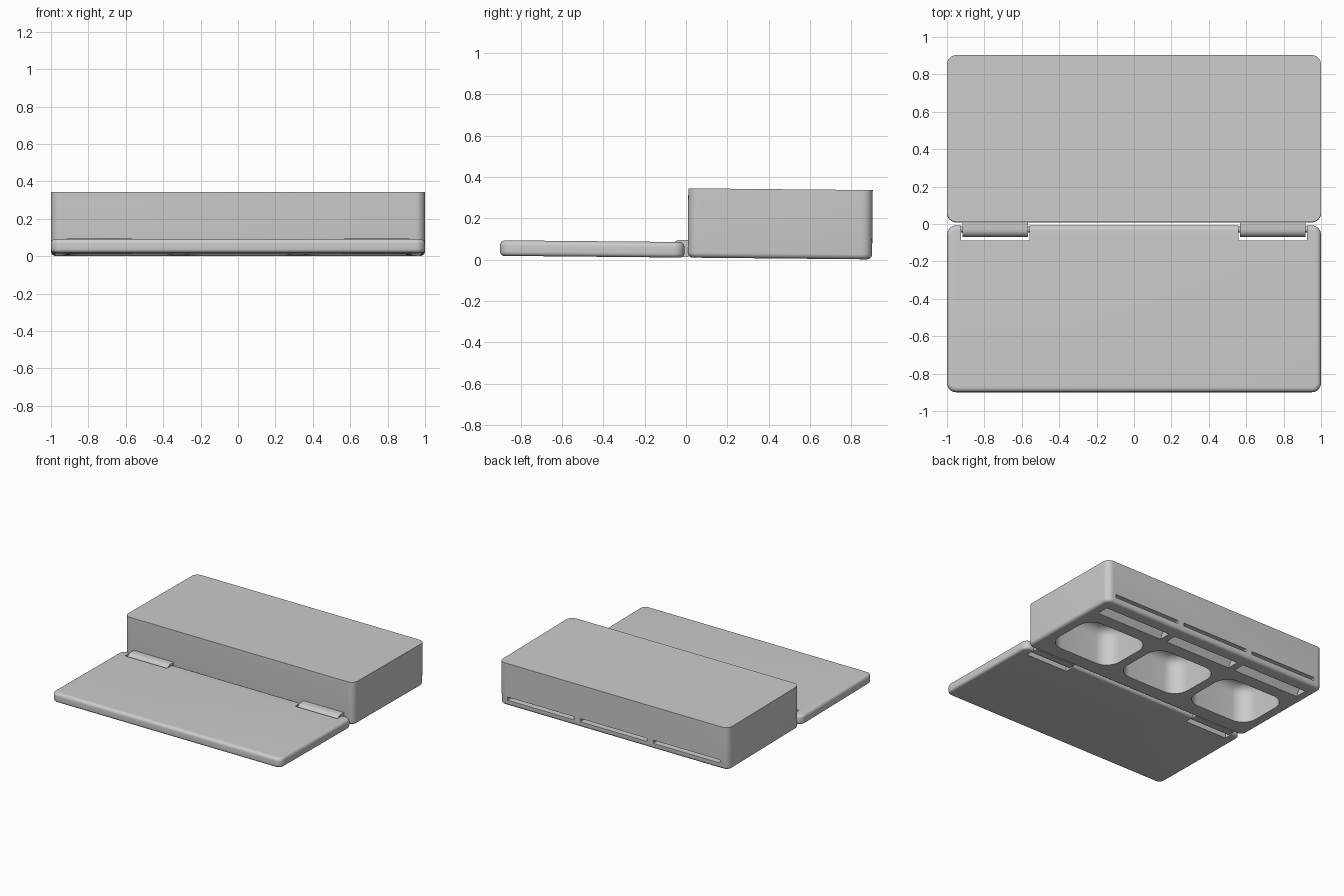
import bpy, bmesh, math
from mathutils import Matrix

old = bpy.data.objects.get("Cube")
if old:
    bpy.data.objects.remove(old, do_unlink=True)

plastic = bpy.data.materials.new("grey_plastic")
plastic.use_nodes = True
GREY = (0.6, 0.6, 0.6, 1)
plastic.diffuse_color = GREY
plastic.node_tree.nodes["Principled BSDF"].inputs["Base Color"].default_value = GREY

# The whole case leans back very slightly
TILT = Matrix.Translation((0, 0, 0.01)) @ Matrix.Rotation(-0.0095, 4, 'X')


def to_object(bm, name):
    bmesh.ops.recalc_face_normals(bm, faces=bm.faces)
    mesh = bpy.data.meshes.new(name)
    bm.to_mesh(mesh)
    bm.free()
    mesh.materials.append(plastic)
    obj = bpy.data.objects.new(name, mesh)
    bpy.context.collection.objects.link(obj)
    return obj


def rounded_block(name, x, y, z, corner=0, bottom=0, top=0):
    """Block between ranges x, y, z with rounded corners and rims."""
    bm = bmesh.new()
    bmesh.ops.create_cube(bm, size=1)
    for v in bm.verts:
        v.co = [r[0] if c < 0 else r[1] for c, r in zip(v.co, (x, y, z))]
    if corner:
        edges = [e for e in bm.edges if abs(e.verts[0].co.z - e.verts[1].co.z) > 1e-4]
        bmesh.ops.bevel(bm, geom=edges, offset=corner, segments=10, profile=0.5, affect='EDGES')
    for height, radius in ((z[0], bottom), (z[1], top)):
        if radius:
            rim = [e for e in bm.edges if all(abs(v.co.z - height) < 1e-5 for v in e.verts)]
            bmesh.ops.bevel(bm, geom=rim, offset=radius, segments=6, profile=0.5, affect='EDGES')
    return to_object(bm, name)


def extrude_x(name, profile, x0, x1):
    """Extrude a (y, z) profile from x0 to x1."""
    bm = bmesh.new()
    face = bm.faces.new([bm.verts.new((x0, y, z)) for y, z in profile])
    new = bmesh.ops.extrude_face_region(bm, geom=[face])["geom"]
    bmesh.ops.translate(bm, vec=(x1 - x0, 0, 0),
                        verts=[g for g in new if isinstance(g, bmesh.types.BMVert)])
    return to_object(bm, name)


def cut(target, cutter):
    mod = target.modifiers.new("cut", 'BOOLEAN')
    mod.operation, mod.solver, mod.object = 'DIFFERENCE', 'EXACT', cutter
    bpy.context.view_layer.objects.active = target
    bpy.ops.object.modifier_apply(modifier=mod.name)
    bpy.data.objects.remove(cutter, do_unlink=True)


# Case body and the open lid in front of it
body = rounded_block("case_body", (-1, 1), (0.008, 0.9), (0, 0.335), 0.05, bottom=0.025)
lid = rounded_block("lid", (-1, 1), (-0.9, -0.008), (0, 0.075), 0.05, bottom=0.02, top=0.025)
parts = [body, lid]

# Three deep pockets, each with a sloped slot that leads out through the back
slot = [(0.69, -0.02), (0.8, -0.02), (0.8, 0.045), (1, 0.045), (1, 0.07), (0.75, 0.07)]
for cx in (-0.635, 0, 0.635):
    cut(body, rounded_block("pocket_cutter", (cx - 0.28, cx + 0.28), (0.14, 0.6),
                            (-0.05, 0.29), 0.12, top=0.07))
    cut(body, extrude_x("slot_cutter", slot, cx - 0.29, cx + 0.29))

# Hinges: notches in the lid, knuckles fixed to the body, pins across
knuckle = [(0.012, 0.003), (0.012, 0.085)]
for i in range(13):
    a = math.pi / 2 + math.pi * i / 12
    knuckle.append((-0.03 + 0.041 * math.cos(a), 0.044 + 0.041 * math.sin(a)))
for side, cx in (("right", -0.742), ("left", 0.742)):
    cut(lid, rounded_block("notch_cutter", (cx - 0.183, cx + 0.183), (-0.088, 0.05), (-0.1, 0.2)))
    parts.append(extrude_x(side + "_hinge_knuckle", knuckle, cx - 0.175, cx + 0.175))
    pin = [(-0.03 + 0.015 * math.cos(math.tau * i / 16), 0.044 + 0.015 * math.sin(math.tau * i / 16))
           for i in range(16)]
    parts.append(extrude_x(side + "_hinge_pin", pin, cx - 0.2, cx + 0.2))

# Smooth the rounded areas and set the lean
for obj in parts:
    obj.data.transform(TILT)
    bpy.ops.object.select_all(action='DESELECT')
    obj.select_set(True)
    bpy.context.view_layer.objects.active = obj
    bpy.ops.object.shade_smooth_by_angle(angle=math.radians(35))
